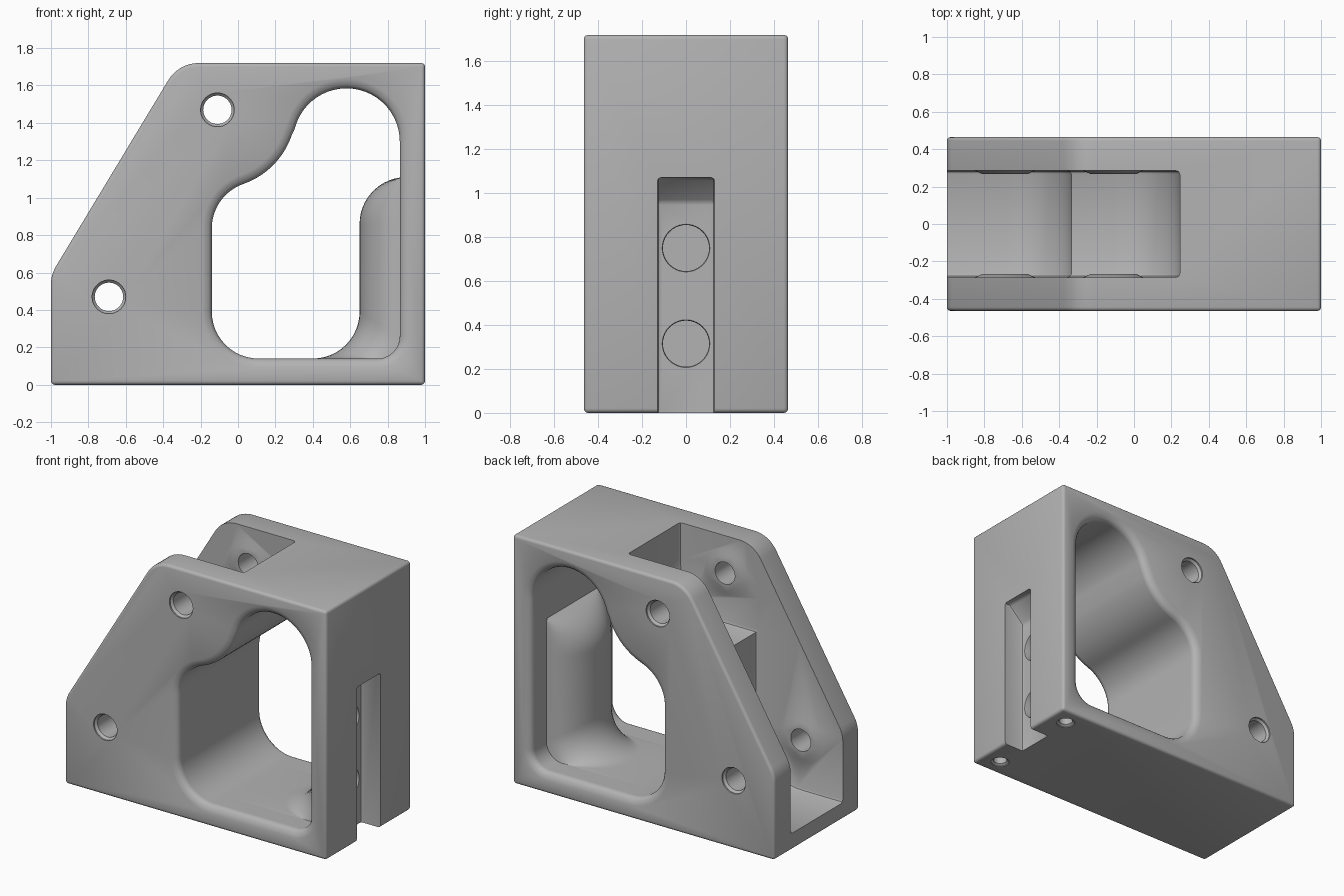
import bpy
import bmesh
from math import sin, cos, radians, sqrt, pi, tan
from mathutils import Vector

cube = bpy.data.objects.get("Cube")
if cube:
    bpy.data.objects.remove(cube, do_unlink=True)

grey = bpy.data.materials.new("plain grey")
grey.use_nodes = True
COLOUR = (0.45, 0.45, 0.45, 1)
grey.diffuse_color = COLOUR
grey.node_tree.nodes["Principled BSDF"].inputs["Base Color"].default_value = COLOUR

HALF = 0.465      # half thickness of the block
TOP = 1.72
AXLES = [(-0.69, 0.47), (-0.11, 1.47)]


def arc(cx, cz, r, a, b, n=12):
    """Points of a circular arc from angle a to b in degrees."""
    return [Vector((cx + r * cos(radians(a + (b - a) * i / n)),
                    cz + r * sin(radians(a + (b - a) * i / n)))) for i in range(n + 1)]


def loft(name, rings):
    """Closed solid through rings of matching points."""
    bm = bmesh.new()
    loops = [[bm.verts.new(p) for p in ring] for ring in rings]
    n = len(loops[0])
    for lo, hi in zip(loops, loops[1:]):
        for i in range(n):
            bm.faces.new((lo[i], lo[(i + 1) % n], hi[(i + 1) % n], hi[i]))
    bm.faces.new(loops[0])
    bm.faces.new(loops[-1])
    bmesh.ops.recalc_face_normals(bm, faces=bm.faces)
    mesh = bpy.data.meshes.new(name)
    bm.to_mesh(mesh)
    bm.free()
    mesh.materials.append(grey)
    ob = bpy.data.objects.new(name, mesh)
    bpy.context.collection.objects.link(ob)
    return ob


def prism(name, profile, y0, y1):
    return loft(name, [[(p[0], y, p[1]) for p in profile] for y in (y0, y1)])


def lathe(name, axis, centre, steps, n=40):
    """Round solid along an axis from (position, radius) steps."""
    rings = []
    for pos, r in steps:
        ring = []
        for i in range(n):
            u, v = centre[0] + r * cos(2 * pi * i / n), centre[1] + r * sin(2 * pi * i / n)
            ring.append({"x": (pos, u, v), "y": (u, pos, v), "z": (u, v, pos)}[axis])
        rings.append(ring)
    return loft(name, rings)


def bevel(ob, width, segments=3):
    mod = ob.modifiers.new("rounding", "BEVEL")
    mod.width = width
    mod.segments = segments
    mod.limit_method = "ANGLE"
    mod.angle_limit = radians(40)


def combine(target, tool, operation="DIFFERENCE"):
    mod = target.modifiers.new(tool.name, "BOOLEAN")
    mod.operation = operation
    mod.object = tool
    mod.solver = "EXACT"
    tool.hide_render = True
    tool.hide_viewport = True
    tools.append(tool)


tools = []

# Block with a sloped, rounded shoulder
R = 0.19
low_z, top_x = 0.587, -0.32
low = arc(-1 + R, low_z - R * tan(radians(15)), R, 180, 150, 5)
high = arc(top_x + R * tan(radians(30)), TOP - R, R, 150, 90, 8)
body = prism("bracket_body", [(-1, 0)] + low + high + [(1, TOP), (1, 0)], -HALF, HALF)
bevel(body, 0.02)

# Window: its right side swells inwards around the rear channel
left_low = arc(0.11, 0.39, 0.25, 180, 270)
right_low = arc(0.745, 0.26, 0.12, 270, 360), arc(0.40, 0.39, 0.25, 270, 360)
swell = arc(0.9, 0.86, 0.25, 180, 98)
wall = [Vector((0.865, p.y)) for p in swell]
upper = (arc(0.58, 1.3, 0.285, 0, 166, 24) + arc(-0.11, 1.47, 0.42, -14, -70.8)[1:]
         + arc(0.11, 0.837, 0.25, 109.2, 180)[1:])
plain = left_low + right_low[0] + wall + upper
swollen = left_low + right_low[1] + swell + upper
count = len(plain)
normals = []
for i in range(count):
    d = plain[(i + 1) % count] - plain[i - 1]
    normals.append(Vector((d.y, -d.x)).normalized())


def window_ring(y):
    edge, width = 0.05, 0.29
    s = min(max(HALF - abs(y), 0), edge)
    flare = edge - sqrt(edge ** 2 - (edge - s) ** 2)
    t = sqrt(max(0, 1 - (y / width) ** 2))
    return [(q.x, y, q.y) for q in
            (a.lerp(b, t) + n * flare for a, b, n in zip(plain, swollen, normals))]


half_ys = [0.29 * sin(radians(a)) for a in range(9, 91, 9)]
half_ys += [HALF - 0.05 * cos(radians(a)) for a in range(0, 91, 15)] + [0.52]
ys = [-y for y in reversed(half_ys)] + [0] + half_ys
combine(body, loft("window_cutter", [window_ring(y) for y in ys]))

# Roller pockets between the side plates, stepped at two levels
for i, (x, z) in enumerate(AXLES):
    r = 0.355
    pocket = prism(f"pocket_cutter_{i}", [(-1.3, z - r)] + arc(x, z, r, 270, 360, 16)
                   + [(x + r, 2), (-1.3, 2)], -0.285, 0.285)
    bevel(pocket, 0.02, 2)
    combine(body, pocket)

# Raised washers inside the plates and axle holes through them
for i, axle in enumerate(AXLES):
    for s in (-1, 1):
        washer = lathe(f"washer_{i}_{'front' if s < 0 else 'back'}", "y", axle,
                       [(s * 0.31, 0.16), (s * 0.285, 0.16), (s * 0.268, 0.125)])
        combine(body, washer, "UNION")
    hole = lathe(f"axle_hole_cutter_{i}", "y", axle,
                 [(-0.5, 0.09), (-0.455, 0.09), (-0.44, 0.076),
                  (0.44, 0.076), (0.455, 0.09), (0.5, 0.09)])
    combine(body, hole)

# Channel on the right side with a sloped top and two round recesses
channel = prism("channel_cutter", [(1.2, -0.2), (0.85, -0.2), (0.85, 0.96),
                                   (0.96, 1.07), (1.2, 1.07)], -0.13, 0.13)
bevel(channel, 0.015, 2)
combine(body, channel)
for i, z in enumerate((0.315, 0.75)):
    combine(body, lathe(f"recess_cutter_{i}", "x", (0, z),
                        [(0.76, 0.105), (0.84, 0.105), (0.86, 0.112), (0.9, 0.112)]))

# Screw holes underneath
for s in (-1, 1):
    combine(body, lathe(f"screw_hole_cutter_{s}", "z", (0.87, s * 0.337),
                        [(-0.1, 0.06), (0.005, 0.06), (0.015, 0.045), (0.1, 0.045)], 24))

# Bake the cuts into the body and drop the helpers
bpy.context.view_layer.update()
graph = bpy.context.evaluated_depsgraph_get()
final = bpy.data.meshes.new_from_object(body.evaluated_get(graph))
body.modifiers.clear()
body.data = final
for tool in tools:
    bpy.data.objects.remove(tool, do_unlink=True)
final.materials.clear()
final.materials.append(grey)
for face in final.polygons:
    face.material_index = 0

bpy.ops.object.select_all(action="DESELECT")
body.select_set(True)
bpy.context.view_layer.objects.active = body
bpy.ops.object.shade_smooth_by_angle(angle=radians(32))
